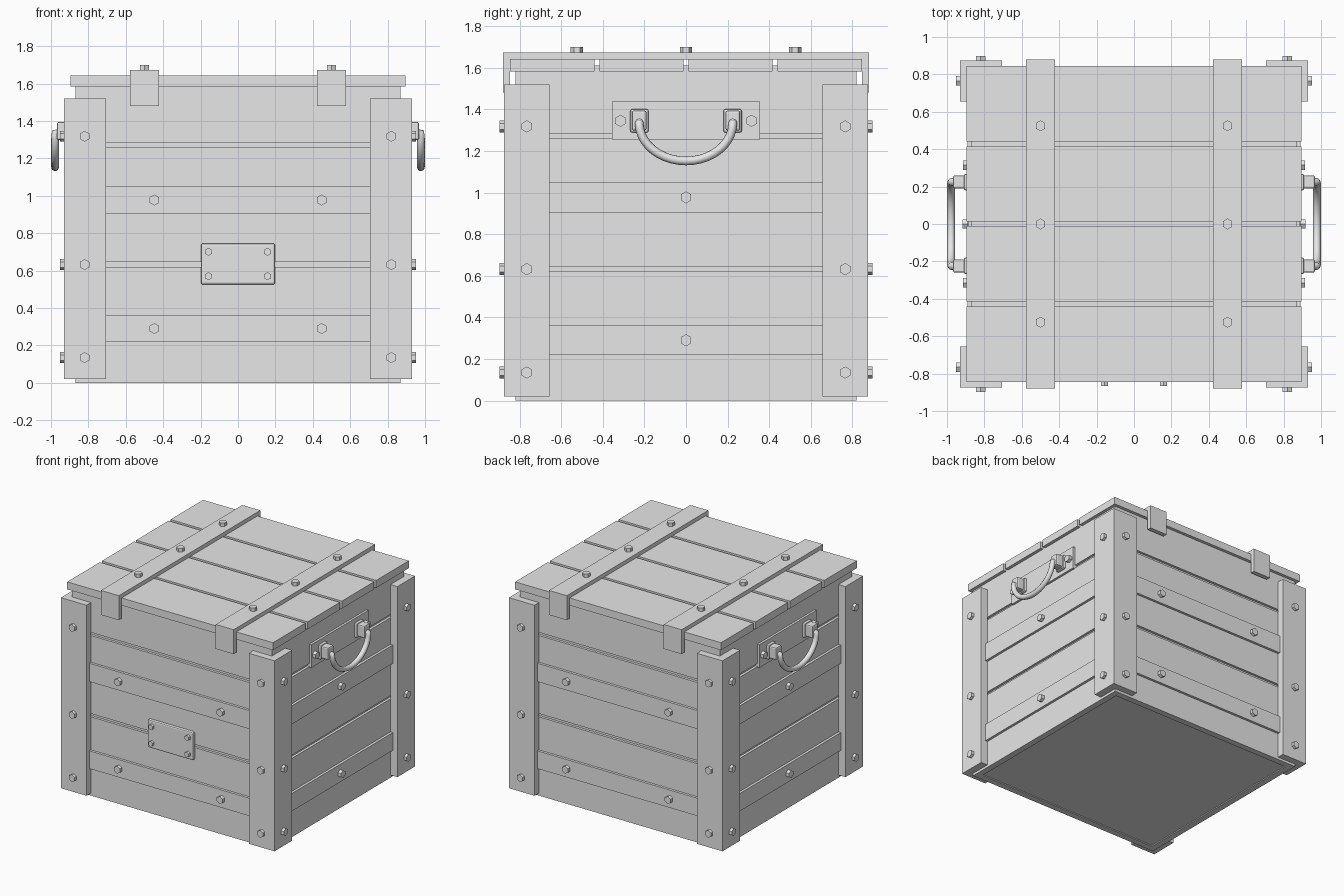
import bpy, bmesh, math
from mathutils import Vector, Matrix

if "Cube" in bpy.data.objects:
    bpy.data.objects.remove(bpy.data.objects["Cube"], do_unlink=True)

grey = bpy.data.materials.new("plain_grey")
grey.use_nodes = True
colour = (0.8, 0.8, 0.8, 1)
grey.diffuse_color = colour
grey.node_tree.nodes["Principled BSDF"].inputs["Base Color"].default_value = colour

BX, BY = 0.87, 0.82        # body half width and depth
POST = 0.055               # corner post thickness
BATTEN = 0.02              # batten thickness
SIGNS = (-1, 1)


def finish(name, bm, bevel=0):
    bmesh.ops.recalc_face_normals(bm, faces=bm.faces)
    mesh = bpy.data.meshes.new(name)
    bm.to_mesh(mesh)
    bm.free()
    mesh.materials.append(grey)
    obj = bpy.data.objects.new(name, mesh)
    bpy.context.collection.objects.link(obj)
    if bevel:
        mod = obj.modifiers.new("bevel", "BEVEL")
        mod.width = bevel
        mod.segments = 2
    return obj


def add_box(bm, x, y, z):
    """Box from (min, max) pairs, in either order."""
    lo_hi = [sorted(p) for p in (x, y, z)]
    size = [b - a for a, b in lo_hi]
    mid = [(a + b) / 2 for a, b in lo_hi]
    bmesh.ops.create_cube(bm, size=1, matrix=Matrix.Translation(mid) @ Matrix.Diagonal((*size, 1)))


def boxes(name, specs, bevel=0):
    bm = bmesh.new()
    for spec in specs:
        add_box(bm, *spec)
    return finish(name, bm, bevel)


def bolts(name, specs, radius=0.029):
    """Six-sided bolt heads; each spec is (surface point, outward direction, height)."""
    bm = bmesh.new()
    for point, out, height in specs:
        out = Vector(out)
        turn = out.to_track_quat("Z", "Y").to_matrix().to_4x4()
        middle = Vector(point) + out * (height / 2 - 0.01)
        bmesh.ops.create_cone(bm, cap_ends=True, segments=6, radius1=radius, radius2=radius,
                              depth=height + 0.02, matrix=Matrix.Translation(middle) @ turn)
    return finish(name, bm)


# Inner core seen in the grooves between planks
boxes("inner_core", [((-0.85, 0.85), (-0.8, 0.8), (0.008, 1.61))])

# Wall planks in three tiers
tiers = [(0, 0.62), (0.645, 1.26), (1.285, 1.61)]
boxes("front_and_back_planks", [((-BX, BX), (s * BY, s * 0.77), t) for s in SIGNS for t in tiers])
boxes("side_planks", [((s * BX, s * 0.82), (-0.77, 0.77), t) for s in SIGNS for t in tiers])

# Horizontal battens around the walls, with their bolts
bands = [(0.22, 0.36), (0.905, 1.05)]
boxes("front_and_back_battens",
      [((-BX, BX), (s * 0.8, s * (BY + BATTEN)), b) for s in SIGNS for b in bands])
boxes("side_battens",
      [((s * 0.85, s * (BX + BATTEN)), (-BY, BY), b) for s in SIGNS for b in bands])
heights = (0.29, 0.977)
bolts("batten_bolts",
      [((x, s * (BY + BATTEN), z), (0, s, 0), 0.027) for s in SIGNS for x in (-0.447, 0.447) for z in heights]
      + [((s * (BX + BATTEN), 0, z), (s, 0, 0), 0.027) for s in SIGNS for z in heights])

# L-shaped corner posts
px, py = BX + POST + 0.005, BY + POST
profile = [(px, py), (0.707, py), (0.707, BY), (BX, BY), (BX, 0.655), (px, 0.655)]
for sx in SIGNS:
    for sy in SIGNS:
        bm = bmesh.new()
        base = bm.faces.new([bm.verts.new((sx * x, sy * y, 0.02)) for x, y in profile])
        top = bmesh.ops.extrude_face_region(bm, geom=[base])["geom"]
        bmesh.ops.translate(bm, vec=(0, 0, 1.5), verts=[v for v in top if isinstance(v, bmesh.types.BMVert)])
        name = ("back" if sy > 0 else "front") + ("_left" if sx > 0 else "_right") + "_corner_post"
        finish(name, bm)
post_z = (0.135, 0.632, 1.318)
bolts("post_bolts",
      [((sx * 0.82, sy * py, z), (0, sy, 0), 0.022) for sx in SIGNS for sy in SIGNS for z in post_z]
      + [((sx * px, sy * 0.765, z), (sx, 0, 0), 0.022) for sx in SIGNS for sy in SIGNS for z in post_z])

# Lid planks with gaps
rows = [(-0.845, -0.44), (-0.415, -0.012), (0.013, 0.415), (0.44, 0.845)]
boxes("lid_planks", [((-0.896, 0.896), row, (1.583, 1.642)) for row in rows])

# Straps over the lid, folded down front and back
for s, side in zip(SIGNS, ("right", "left")):
    bm = bmesh.new()
    section = [(-0.88, 1.48), (-0.88, 1.673), (0.88, 1.673), (0.88, 1.48),
               (0.845, 1.48), (0.845, 1.64), (-0.845, 1.64), (-0.845, 1.48)]
    base = bm.faces.new([bm.verts.new((s * 0.5 - 0.078, y, z)) for y, z in section])
    far = bmesh.ops.extrude_face_region(bm, geom=[base])["geom"]
    bmesh.ops.translate(bm, vec=(0.156, 0, 0), verts=[v for v in far if isinstance(v, bmesh.types.BMVert)])
    finish(side + "_lid_strap", bm)
bolts("strap_bolts", [((s * 0.5, y, 1.673), (0, 0, 1), 0.027) for s in SIGNS for y in (-0.525, 0, 0.525)])

# Blank plate on the front
boxes("front_plate", [((-0.198, 0.198), (-0.843, -0.81), (0.525, 0.745))], 0.01)
bolts("front_plate_bolts",
      [((x, -0.843, z), (0, -1, 0), 0.022) for x in (-0.158, 0.158) for z in (0.57, 0.7)], 0.021)

# Side handles: backing plate, brackets, bolts and a curved grip
for s, side in zip(SIGNS, ("right", "left")):
    boxes(side + "_handle_plate", [((s * 0.85, s * 0.888), (-0.355, 0.355), (1.255, 1.437))])
    bolts(side + "_handle_bolts",
          [((s * 0.888, y, 1.345), (s, 0, 0), 0.027) for y in (-0.315, 0.315)])
    boxes(side + "_handle_brackets",
          [((s * 0.87, s * 0.91), (t * 0.18, t * 0.268), (1.288, 1.402)) for t in SIGNS]
          + [((s * 0.9, s * 0.968), (t * 0.19, t * 0.26), (1.298, 1.395)) for t in SIGNS], 0.01)
    curve = bpy.data.curves.new(side + "_handle_grip", "CURVE")
    curve.dimensions = "3D"
    curve.bevel_depth = 0.021
    curve.bevel_resolution = 2
    curve.use_fill_caps = True
    count = 20
    path = [(s * 0.94, 0.225, 1.34)]
    for i in range(count + 1):
        a = math.pi * i / count
        path.append((s * 0.978, 0.225 * math.cos(a), 1.335 - 0.183 * math.sin(a)))
    path.append((s * 0.94, -0.225, 1.34))
    spline = curve.splines.new("POLY")
    spline.points.add(len(path) - 1)
    for point, co in zip(spline.points, path):
        point.co = (*co, 1)
    spline.use_smooth = True
    curve.materials.append(grey)
    grip = bpy.data.objects.new(side + "_handle_grip", curve)
    bpy.context.collection.objects.link(grip)
